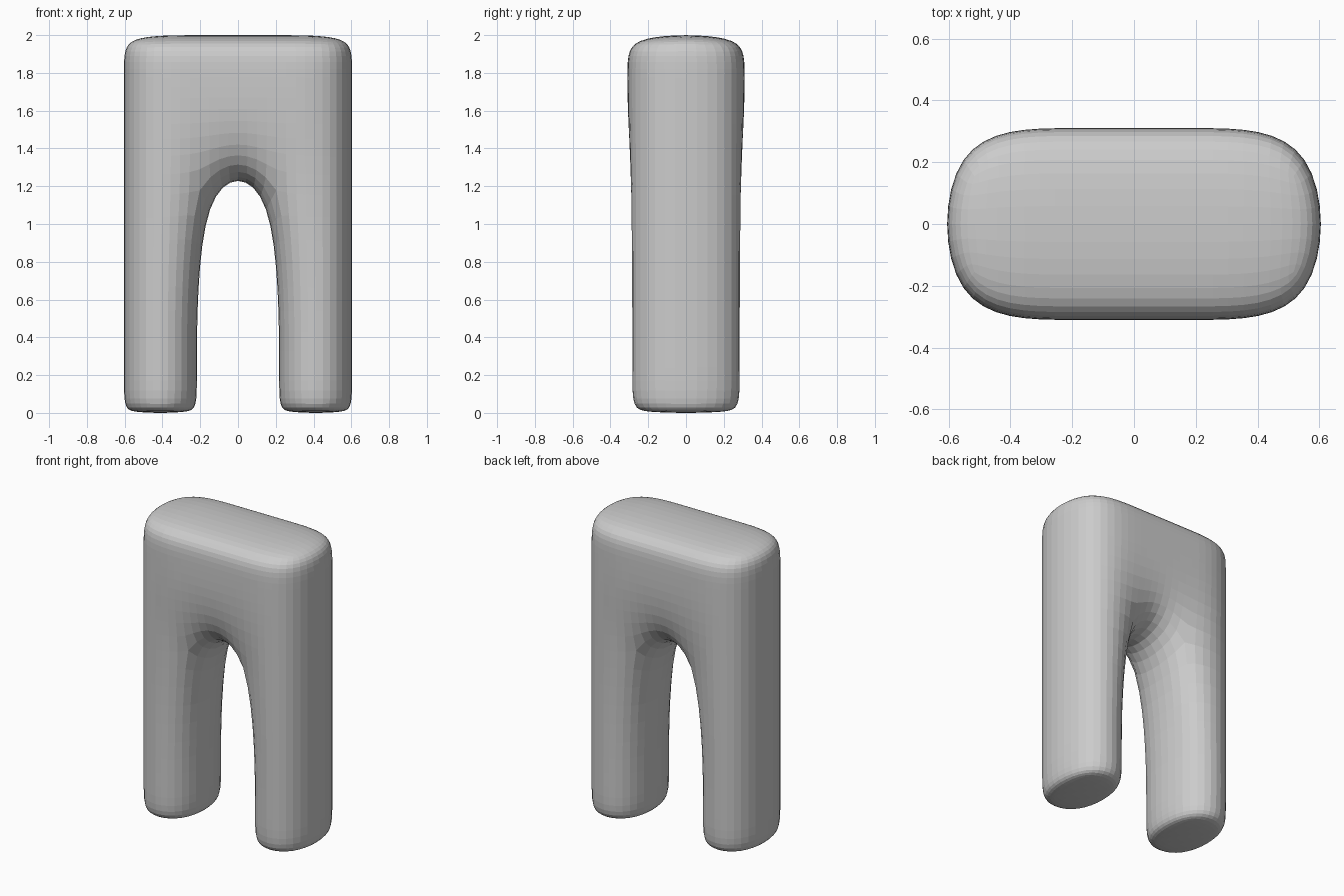
import bpy, bmesh

if "Cube" in bpy.data.objects:
    bpy.data.objects.remove(bpy.data.objects["Cube"])

# Control cage: three columns wide, one deep; outer columns run down as legs
XS = [-0.622, -0.2, 0.2, 0.622]
DEPTH = 0.31
FOOT, ANKLE, CROTCH, HIP, WAIST = -0.004, 0.05, 1.25, 1.85, 2.006

bm = bmesh.new()
cache = {}


def vert(x, y, z):
    key = (x, y, z)
    if key not in cache:
        cache[key] = bm.verts.new(key)
    return cache[key]


def quad(*points):
    bm.faces.new([vert(*p) for p in points])


def walls(x0, x1, z0, z1):
    """Front and back panels of one column segment."""
    for y in (-DEPTH, DEPTH):
        quad((x0, y, z0), (x1, y, z0), (x1, y, z1), (x0, y, z1))


def side(x, z0, z1):
    quad((x, -DEPTH, z0), (x, DEPTH, z0), (x, DEPTH, z1), (x, -DEPTH, z1))


def cap(x0, x1, z):
    quad((x0, -DEPTH, z), (x1, -DEPTH, z), (x1, DEPTH, z), (x0, DEPTH, z))


# Upper body
for z0, z1 in ((CROTCH, HIP), (HIP, WAIST)):
    for x0, x1 in zip(XS, XS[1:]):
        walls(x0, x1, z0, z1)
    side(XS[0], z0, z1)
    side(XS[3], z0, z1)
for x0, x1 in zip(XS, XS[1:]):
    cap(x0, x1, WAIST)
cap(XS[1], XS[2], CROTCH)

# Legs
for x0, x1 in ((XS[0], XS[1]), (XS[2], XS[3])):
    for z0, z1 in ((FOOT, ANKLE), (ANKLE, CROTCH)):
        walls(x0, x1, z0, z1)
        side(x0, z0, z1)
        side(x1, z0, z1)
    cap(x0, x1, FOOT)

bmesh.ops.recalc_face_normals(bm, faces=bm.faces)
mesh = bpy.data.meshes.new("trousers")
bm.to_mesh(mesh)
bm.free()

trousers = bpy.data.objects.new("trousers", mesh)
bpy.context.collection.objects.link(trousers)
sub = trousers.modifiers.new("rounding", 'SUBSURF')
sub.levels = sub.render_levels = 3

grey = bpy.data.materials.new("light grey")
grey.diffuse_color = (0.6, 0.6, 0.6, 1)
grey.use_nodes = True
grey.node_tree.nodes["Principled BSDF"].inputs["Base Color"].default_value = grey.diffuse_color
mesh.materials.append(grey)
